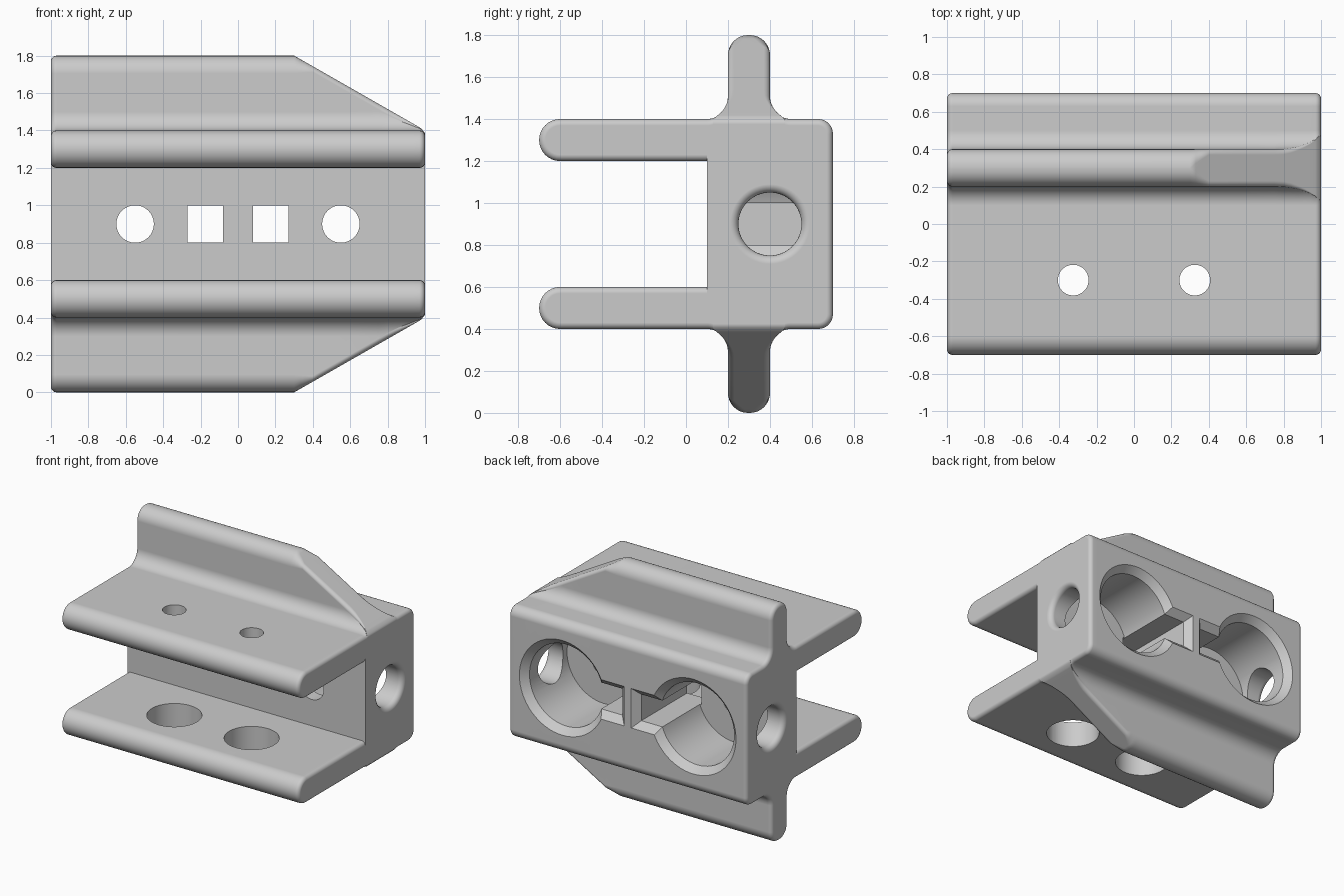
import bpy, bmesh
from math import sin, cos, acos, pi, radians
from mathutils import Vector

if "Cube" in bpy.data.objects:
    bpy.data.objects.remove(bpy.data.objects["Cube"])

MID = 0.9      # height of the horizontal symmetry plane
ROUND = 0.03   # rounding of the end faces
SEG = 8        # segments per quarter arc

grey = bpy.data.materials.new("plain grey")
grey.use_nodes = True
grey.diffuse_color = (0.6, 0.6, 0.6, 1)
grey.node_tree.nodes["Principled BSDF"].inputs["Base Color"].default_value = (0.6, 0.6, 0.6, 1)


def loft(name, rings):
    """Closed solid through a list of equally long point rings."""
    bm = bmesh.new()
    loops = [[bm.verts.new(p) for p in ring] for ring in rings]
    n = len(loops[0])
    for a, b in zip(loops, loops[1:]):
        for i in range(n):
            j = (i + 1) % n
            bm.faces.new((a[i], a[j], b[j], b[i]))
    bm.faces.new(loops[0])
    bm.faces.new(loops[-1])
    bmesh.ops.recalc_face_normals(bm, faces=bm.faces)
    mesh = bpy.data.meshes.new(name)
    bm.to_mesh(mesh)
    bm.free()
    mesh.materials.append(grey)
    obj = bpy.data.objects.new(name, mesh)
    bpy.context.collection.objects.link(obj)
    return obj


def arc(cy, cz, r, start, end, n):
    return [(cy + r * cos(start + (end - start) * i / n),
             cz + r * sin(start + (end - start) * i / n)) for i in range(n + 1)]


def fin_half(h, r):
    """Half of a fin: base fillet, side and rounded top, as (offset, height)."""
    r = min(r, 0.3 * h)
    top = min(0.1, (h - r) * 0.95)
    a = acos(1 - top / 0.1)
    pts = [(0.2 - 0.1 * sin(a * i / SEG), 0.1 - 0.1 * cos(a * i / SEG))
           for i in range(SEG + 1)]
    w = pts[-1][0]
    return pts + arc(w - r, h - r, r, 0, pi / 2, SEG)


def section(x, inset):
    """Cross-section of the extrusion at x, shrunk by inset."""
    h, r = 0.4, 0.095
    if x > 0.3:
        h = max(0.006, 0.4 * (1 - x) / 0.7)
        r = max(0.03, 0.095 - 0.65 * (x - 0.3))
    half = fin_half(h, r)
    fin = [(0.3 - u, 1.4 + v) for u, v in half]
    fin += [(0.3 + u, 1.4 + v) for u, v in reversed(half)]
    upper = [(0.1, 1.2, "wall")]
    upper += [(y, z, "") for y, z in arc(-0.6, 1.3, 0.1, -pi / 2, -3 * pi / 2, 2 * SEG)]
    upper += [(y, z, "fin") for y, z in fin]
    upper += [(y, z, "") for y, z in arc(0.63, 1.33, 0.07, pi / 2, 0, SEG)]
    pts = upper + [(y, 2 * MID - z, tag) for y, z, tag in reversed(upper)]
    flat = [Vector(p[:2]) for p in pts]
    ring = []
    for i, (y, z, tag) in enumerate(pts):
        d1 = (flat[i] - flat[i - 1]).normalized()
        d2 = (flat[(i + 1) % len(flat)] - flat[i]).normalized()
        n = Vector((-d1.y - d2.y, d1.x + d2.x)) / (1 + d1.dot(d2))
        if tag == "wall":
            n.x = 0
        elif tag == "fin" and x > 0.9:
            n = Vector((0, 1 if z > MID else -1))
        ring.append((x, y - n.x * inset, z - n.y * inset))
    return ring


# Main extrusion with rounded ends and tapered fins
steps = [pi / 2 * i / 5 for i in range(6)]
end = [(1 - ROUND + ROUND * sin(t), ROUND * (1 - cos(t))) for t in steps]
taper = [0.3, 0.33, 0.36, 0.4, 0.6, 0.75, 0.8, 0.84, 0.88, 0.91, 0.94]
stations = [(-x, d) for x, d in reversed(end)] + [(x, 0) for x in taper] + end
bracket = loft("bracket", [section(x, d) for x, d in stations])


def round_cutter(name, centre, axis, steps):
    """Turned cutter; steps are (position along axis, radius)."""
    rings = []
    for pos, r in steps:
        ring = []
        for i in range(64):
            a = 2 * pi * i / 64
            p = [0, 0, 0]
            p[axis] = pos
            p[(axis + 1) % 3] = r * cos(a)
            p[(axis + 2) % 3] = r * sin(a)
            ring.append(Vector(p) + Vector(centre))
        rings.append(ring)
    return loft(name, rings)


cutters = []
for s in (-1, 1):
    # Large chamfered pocket in the back and its small hole to the front
    cutters.append(round_cutter("pocket_cutter", (s * 0.55, 0, MID), 1,
                                [(0.2, 0.31), (0.65, 0.31), (0.73, 0.39)]))
    cutters.append(round_cutter("front_hole_cutter", (s * 0.55, 0, MID), 1,
                                [(0, 0.1), (0.3, 0.1)]))
    # Square slot beside the middle web, flared at the back
    slot = []
    for y, grow in ((0, 0), (0.65, 0), (0.72, 0.07)):
        x0, x1, dz = 0.08 - grow, 0.27 + grow, 0.1 + grow
        slot.append([(s * x0, y, MID - dz), (s * x1, y, MID - dz),
                     (s * x1, y, MID + dz), (s * x0, y, MID + dz)])
    cutters.append(loft("slot_cutter", slot))
    # Round hole in the end face with a rounded rim
    rim = [(s * (0.96 + 0.04 * sin(t)), 0.15 + 0.04 * (1 - cos(t))) for t in steps]
    cutters.append(round_cutter("side_hole_cutter", (0, 0.4, MID), 0,
                                [(s * 0.6, 0.15)] + rim + [(s * 1.05, 0.19)]))
    # Screw hole in the upper flange, access hole in the lower flange
    cutters.append(round_cutter("screw_hole_cutter", (s * 0.325, -0.3, 0), 2,
                                [(1.1, 0.082), (1.5, 0.082)]))
    cutters.append(round_cutter("access_hole_cutter", (s * 0.325, -0.3, 0), 2,
                                [(0.3, 0.19), (0.7, 0.19)]))

for cutter in cutters:
    cutter.hide_render = True
    mod = bracket.modifiers.new(cutter.name, 'BOOLEAN')
    mod.operation = 'DIFFERENCE'
    mod.solver = 'EXACT'
    mod.object = cutter

# Bake the cuts and drop the cutters
depsgraph = bpy.context.evaluated_depsgraph_get()
cut_mesh = bpy.data.meshes.new_from_object(bracket.evaluated_get(depsgraph))
bracket.modifiers.clear()
bracket.data = cut_mesh
for cutter in cutters:
    bpy.data.objects.remove(cutter)

# Smooth shading with crisp flats
bpy.ops.object.select_all(action='DESELECT')
bracket.select_set(True)
bpy.context.view_layer.objects.active = bracket
bpy.ops.object.shade_smooth_by_angle(angle=radians(30))
weighted = bracket.modifiers.new("flat_normals", 'WEIGHTED_NORMAL')
weighted.keep_sharp = True
